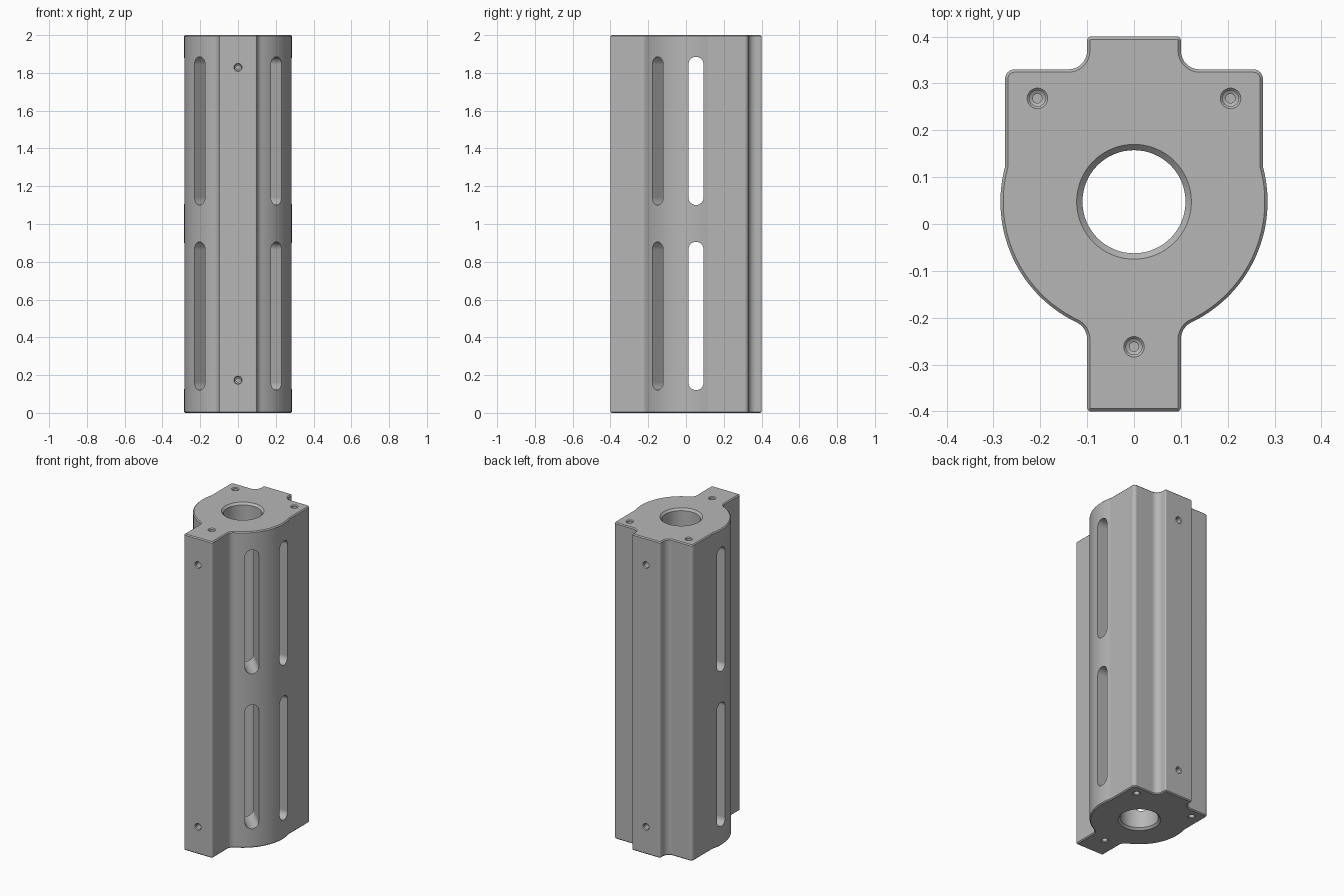
import bpy, bmesh
from math import cos, sin, pi, radians
from mathutils import Matrix, Vector

cube = bpy.data.objects.get("Cube")
if cube:
    bpy.data.objects.remove(cube, do_unlink=True)

HEIGHT = 2.0
AXIS_Y = 0.0475      # centre of the bore and round wall
SLOT_Y = 0.053       # line the slots radiate from

metal = bpy.data.materials.new("grey_metal")
metal.use_nodes = True
metal.diffuse_color = (0.47, 0.47, 0.47, 1)
metal.node_tree.nodes["Principled BSDF"].inputs["Base Color"].default_value = metal.diffuse_color


def arc(cx, cy, r, start, end, n):
    angles = [radians(start + (end - start) * i / n) for i in range(n + 1)]
    return [(cx + r * cos(a), cy + r * sin(a)) for a in angles]


def finish(bm, name):
    bmesh.ops.recalc_face_normals(bm, faces=bm.faces)
    mesh = bpy.data.meshes.new(name)
    bm.to_mesh(mesh)
    bm.free()
    mesh.materials.append(metal)
    obj = bpy.data.objects.new(name, mesh)
    bpy.context.collection.objects.link(obj)
    return obj


def prism(points, direction):
    """Closed prism from a loop of 3D points."""
    bm = bmesh.new()
    face = bm.faces.new([bm.verts.new(p) for p in points])
    new = bmesh.ops.extrude_face_region(bm, geom=[face], use_keep_orig=True)["geom"]
    verts = [g for g in new if isinstance(g, bmesh.types.BMVert)]
    bmesh.ops.translate(bm, verts=verts, vec=direction)
    bmesh.ops.recalc_face_normals(bm, faces=bm.faces)
    return bm


# Body: half outline, mirrored, extruded, with chamfered ends
half = (arc(0.092, -0.392, 0.008, -90, 0, 4)
        + arc(0.14, -0.2458, 0.04, 180, 115.5, 8)
        + arc(0, AXIS_Y, 0.285, -64.5, 15.2, 28)[1:]
        + arc(0.255, 0.31, 0.02, 0, 90, 6)
        + arc(0.14, 0.37, 0.04, 270, 180, 10)
        + arc(0.092, 0.392, 0.008, 0, 90, 4))
outline = half + [(-x, y) for x, y in reversed(half)]
bm = prism([(x, y, 0) for x, y in outline], Vector((0, 0, HEIGHT)))
rims = [e for e in bm.edges if abs(e.verts[0].co.z - e.verts[1].co.z) < 0.001]
bmesh.ops.bevel(bm, geom=rims, offset=0.006, segments=1, affect='EDGES', clamp_overlap=False)
body = finish(bm, "housing_body")

cutters = []


def turned_cutter(name, profile, matrix, n):
    """Solid of revolution about local z."""
    bm = bmesh.new()
    rings = [[bm.verts.new((r * cos(2 * pi * i / n), r * sin(2 * pi * i / n), z))
              for i in range(n)] for r, z in profile]
    for a, b in zip(rings, rings[1:]):
        for i in range(n):
            j = (i + 1) % n
            bm.faces.new((a[i], a[j], b[j], b[i]))
    bm.faces.new(rings[0])
    bm.faces.new(rings[-1])
    bm.transform(matrix)
    cutters.append(finish(bm, name))


def slot_cutter(name, z, angle, start, length):
    """Upright round-ended slot running outward at an angle."""
    r, straight = 0.04, 0.3525
    loop = arc(0, z + straight, r, 0, 180, 16) + arc(0, z - straight, r, 180, 360, 16)
    bm = prism([(start, y, h) for y, h in loop], Vector((length, 0, 0)))
    bm.transform(Matrix.Translation((0, SLOT_Y, 0)) @ Matrix.Rotation(radians(angle), 4, 'Z'))
    cutters.append(finish(bm, name))


# Central bore with chamfered mouths
turned_cutter("bore_cutter",
              [(0.1325, 2.01), (0.11, 1.9875), (0.11, 0.0125), (0.1325, -0.01)],
              Matrix.Translation((0, AXIS_Y, 0)), 64)

# Slots: straight through sideways, and diagonally into the bore
for z in (0.513, 1.493):
    slot_cutter("side_slot_cutter", z, 0, -0.5, 1.0)
    for angle in (-45, -135):
        slot_cutter("diagonal_slot_cutter", z, angle, 0, 0.5)

# Stepped screw holes in the ends and in the front and back lugs
screw = [(0.027, 0.005), (0.017, -0.005), (0.017, -0.06), (0.01, -0.064), (0.01, -0.1)]
flip = Matrix.Rotation(pi, 4, 'X')
for x, y in ((0.206, 0.268), (-0.206, 0.268), (0, -0.262)):
    turned_cutter("top_hole_cutter", screw, Matrix.Translation((x, y, HEIGHT)), 24)
    turned_cutter("bottom_hole_cutter", screw, Matrix.Translation((x, y, 0)) @ flip, 24)
for z in (0.173, 1.829):
    for side in (-1, 1):
        turn = Matrix.Rotation(-side * pi / 2, 4, 'X')
        turned_cutter("lug_hole_cutter", screw, Matrix.Translation((0, side * 0.4, z)) @ turn, 24)

# Cut everything out of the body
bpy.context.view_layer.objects.active = body
for obj in bpy.context.selected_objects:
    obj.select_set(False)
body.select_set(True)
for cutter in cutters:
    cutter.hide_render = True
    mod = body.modifiers.new("cut", 'BOOLEAN')
    mod.operation = 'DIFFERENCE'
    mod.solver = 'EXACT'
    mod.object = cutter
    bpy.ops.object.modifier_apply(modifier=mod.name)
for cutter in cutters:
    bpy.data.objects.remove(cutter, do_unlink=True)

# Smooth curved walls while keeping flats flat and edges crisp
bpy.ops.object.shade_smooth_by_angle(angle=radians(25))
weighted = body.modifiers.new("weighted_normals", 'WEIGHTED_NORMAL')
weighted.keep_sharp = True
